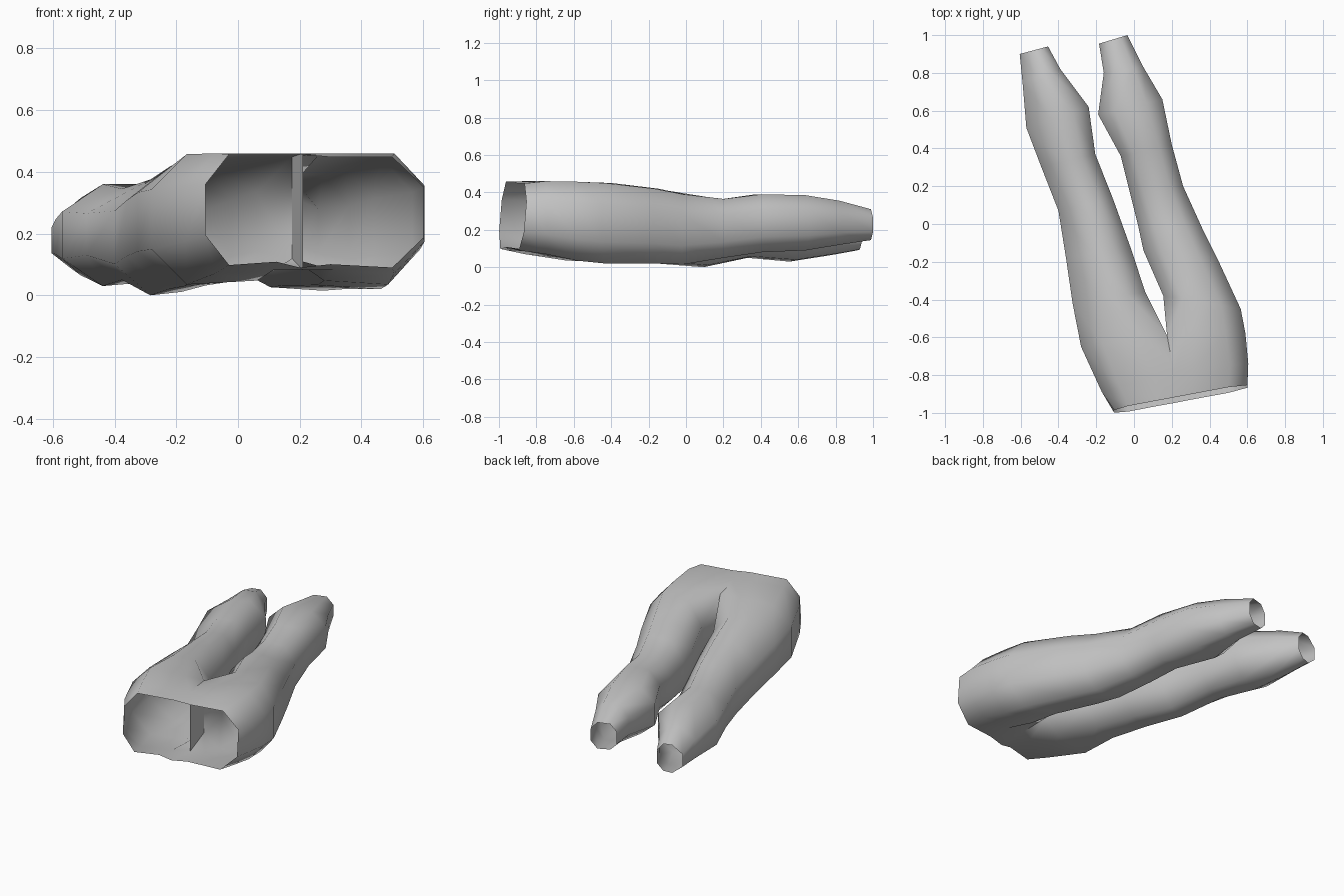
import bpy
import bmesh
from mathutils import Vector

old = bpy.data.objects.get("Cube")
if old:
    bpy.data.objects.remove(old, do_unlink=True)

# One plain cloth colour
cloth = bpy.data.materials.new("grey cloth")
cloth.use_nodes = True
grey = (0.55, 0.55, 0.55, 1)
cloth.diffuse_color = grey
cloth.node_tree.nodes["Principled BSDF"].inputs["Base Color"].default_value = grey

# Each section: outer x, outer y, inner x, inner y, bottom z, top z
# The first three sections of each side are the hips and meet at the middle seam.
right_sections = [
    (-.105, -1.007, .2, -.95, .098, .457),
    (-.17, -.89, .21, -.78, .07, .46),
    (-.28, -.65, .175, -.59, .035, .457),
    (-.325, -.42, .06, -.36, .03, .445),
    (-.36, -.18, -.02, -.12, .02, .415),
    (-.4, .07, -.11, .13, 0, .375),
    (-.49, .3, -.205, .37, .05, .345),
    (-.57, .51, -.24, .62, .03, .36),
    (-.59, .75, -.39, .82, .065, .315),
    (-.605, .9, -.455, .94, .09, .265),
]
left_sections = [
    (.6, -.875, .2, -.95, .09, .448),
    (.605, -.74, .21, -.78, .07, .46),
    (.59, -.58, .175, -.59, .035, .457),
    (.565, -.45, .155, -.38, .02, .45),
    (.44, -.18, .05, -.14, .02, .42),
    (.36, -.02, .02, 0, .015, .39),
    (.26, .2, -.03, .2, .05, .365),
    (.2, .42, -.07, .36, .08, .39),
    (.15, .66, -.19, .58, .09, .385),
    (.05, .83, -.16, .8, .12, .355),
    (-.035, 1, -.185, .955, .145, .31),
]
HIP_SECTIONS = 3
INNER_WALL = 5
WAIST_LEAN = .03
seam_heights = [(0, 1), (.03, 1), (.2, .98)]


def add_ring(bm, section, shoulder, seam=None, lean=0):
    """Eight-sided section running from the outer side over the bottom to the inner side."""
    outer_x, outer_y, inner_x, inner_y, bottom, top = section
    outer = Vector((outer_x, outer_y, 0))
    inner = Vector((inner_x, inner_y, 0))
    low, high = seam or (.27, .73)
    corners = [(shoulder, 1), (0, .73), (0, .27), (shoulder, 0),
               (.75, .03), (1, low), (1, high), (.75, 1)]
    ring = []
    for across, up in corners:
        point = outer.lerp(inner, across)
        point.y += lean * up
        point.z = bottom + up * (top - bottom)
        ring.append(bm.verts.new(point))
    return ring


def add_side(bm, sections, leg_shoulder, open_hips):
    """Skin one hip and leg, leaving out the inner wall of the first hip panels."""
    rings = []
    for index, section in enumerate(sections):
        if index < HIP_SECTIONS:
            lean = WAIST_LEAN if index == 0 else 0
            ring = add_ring(bm, section, .25, seam_heights[index], lean)
        else:
            ring = add_ring(bm, section, leg_shoulder)
        rings.append(ring)
    for index, (near, far) in enumerate(zip(rings, rings[1:])):
        for side in range(len(near)):
            if index < open_hips and side == INNER_WALL:
                continue
            following = (side + 1) % len(near)
            bm.faces.new((near[side], near[following], far[following], far[side]))


# Trousers: both open legs joined at the hips, with one short divider inside
bm = bmesh.new()
add_side(bm, right_sections, leg_shoulder=.4, open_hips=1)
add_side(bm, left_sections, leg_shoulder=.25, open_hips=2)
bmesh.ops.remove_doubles(bm, verts=bm.verts, dist=.01)
bmesh.ops.recalc_face_normals(bm, faces=bm.faces)

# Point the cloth outwards
highest = max(bm.faces, key=lambda face: face.calc_center_median().z)
if highest.normal.z < 0:
    bmesh.ops.reverse_faces(bm, faces=bm.faces)

mesh = bpy.data.meshes.new("trousers")
bm.to_mesh(mesh)
bm.free()
mesh.materials.append(cloth)
trousers = bpy.data.objects.new("trousers", mesh)
bpy.context.collection.objects.link(trousers)

# Soft shading across the panels
for item in bpy.context.selected_objects:
    item.select_set(False)
trousers.select_set(True)
bpy.context.view_layer.objects.active = trousers
bpy.ops.object.shade_smooth_by_angle(angle=1.2)
